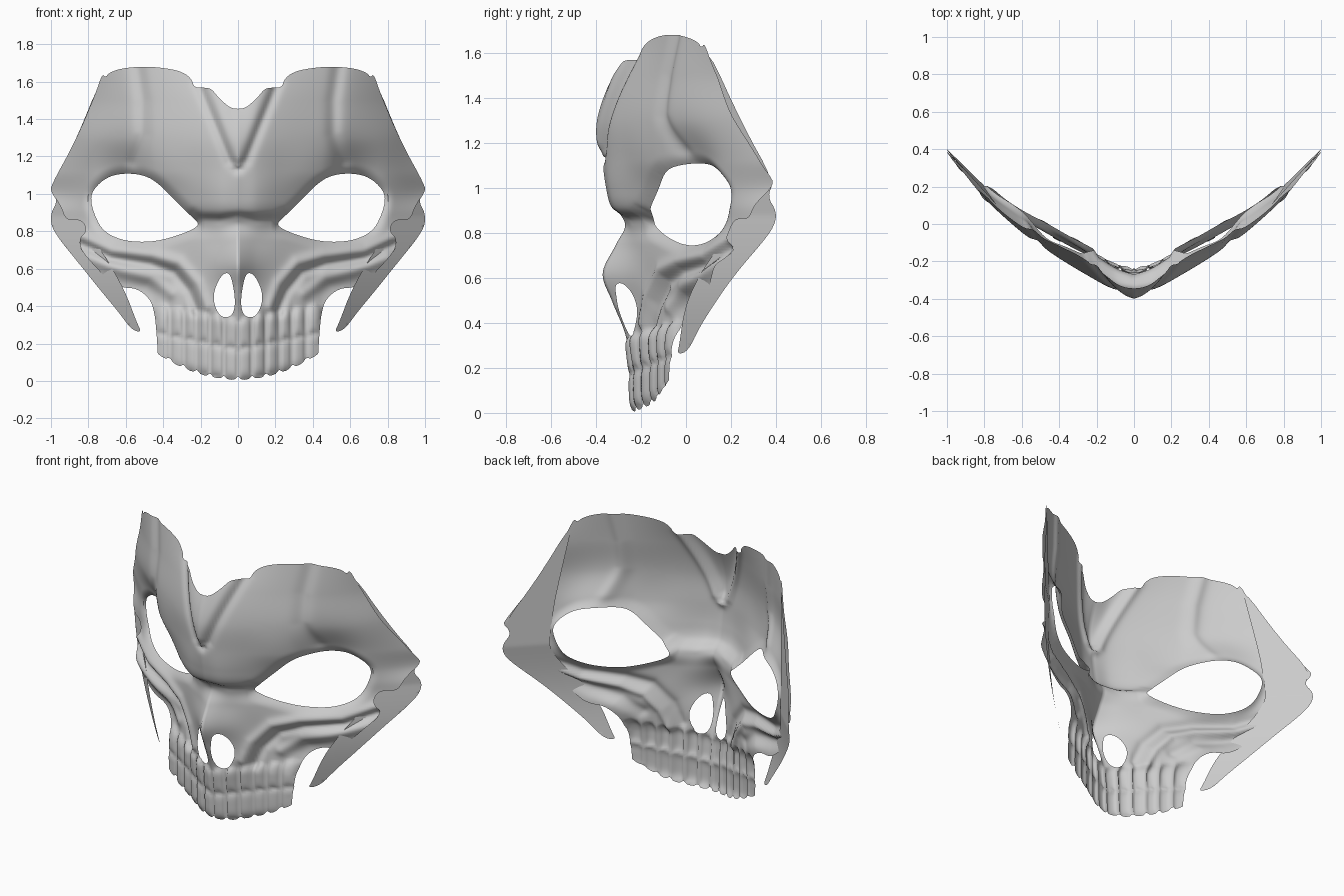
import bpy
import math
from mathutils import Vector, kdtree
from mathutils.geometry import delaunay_2d_cdt, intersect_point_line

if "Cube" in bpy.data.objects:
    bpy.data.objects.remove(bpy.data.objects["Cube"])

STEP = 0.0125

# Cross-sections of the face: depth y at the x stations, one row per height z
XS = [0, .1, .22, .45, .6, .8, 1.0]
ROWS = {
    0.00: [-.235, -.21, -.15, -.04, .04, .15, .26],
    0.20: [-.245, -.215, -.15, -.045, .03, .14, .28],
    0.35: [-.27, -.225, -.15, -.03, .04, .15, .28],
    0.50: [-.33, -.24, -.165, 0, .06, .15, .28],
    0.62: [-.37, -.26, -.17, -.04, .04, .15, .30],
    0.75: [-.31, -.24, -.17, -.03, .05, .17, .32],
    0.84: [-.27, -.24, -.16, -.02, .07, .19, .34],
    0.91: [-.33, -.31, -.23, -.04, .07, .19, .35],
    1.00: [-.355, -.335, -.26, -.08, .05, .19, .385],
    1.12: [-.37, -.345, -.28, -.13, .04, .17, .37],
    1.30: [-.375, -.35, -.29, -.15, -.04, .14, .39],
    1.50: [-.305, -.30, -.25, -.12, -.03, .16, .40],
    1.70: [-.20, -.20, -.18, -.09, -.01, .14, .30]}
ZS = list(ROWS)


def spline(ts, vs, t):
    """Smooth interpolation of values vs at stations ts."""
    t = min(max(t, ts[0]), ts[-1])
    i = max(k for k in range(len(ts) - 1) if ts[k] <= t)

    def slope(k):
        a, b = max(k - 1, 0), min(k + 1, len(ts) - 1)
        return (vs[b] - vs[a]) / (ts[b] - ts[a])
    h = ts[i + 1] - ts[i]
    s = (t - ts[i]) / h
    return (vs[i] * (1 + 2 * s) * (1 - s) ** 2 + slope(i) * h * s * (1 - s) ** 2
            + vs[i + 1] * s * s * (3 - 2 * s) + slope(i + 1) * h * s * s * (s - 1))


def chaikin(pts, closed, passes=2):
    """Round a polygon by cutting its corners."""
    pts = [Vector(p) for p in pts]
    for _ in range(passes):
        n = len(pts)
        new = [] if closed else [pts[0]]
        for i in range(n if closed else n - 1):
            a, b = pts[i], pts[(i + 1) % n]
            new += [a.lerp(b, .25), a.lerp(b, .75)]
        pts = new if closed else new + [pts[-1]]
    return pts


def resample(pts):
    out = []
    for a, b in zip(pts, pts[1:] + pts[:1]):
        n = max(1, round((b - a).length / STEP))
        out += [a.lerp(b, k / n) for k in range(n)]
    return out


def inside(p, poly):
    hit = False
    for a, b in zip(poly, poly[1:] + poly[:1]):
        if (a.y > p.y) != (b.y > p.y) and p.x < a.x + (p.y - a.y) * (b.x - a.x) / (b.y - a.y):
            hit = not hit
    return hit


def sheet(name, outer, holes, depth):
    """Fill an x-z outline with a fine mesh, push it to depth(x, z) and mirror it."""
    loops = [resample(l) for l in [outer] + holes]
    verts, edges = [], []
    for l in loops:
        s, n = len(verts), len(l)
        verts += l
        edges += [(s + i, s + (i + 1) % n) for i in range(n)]
    kd = kdtree.KDTree(len(verts))
    for i, v in enumerate(verts):
        kd.insert((v.x, v.y, 0), i)
    kd.balance()

    def solid(p):
        return inside(p, outer) and not any(inside(p, h) for h in holes)
    for i in range(1, int(1 / STEP) + 1):
        for j in range(int(1.7 / STEP) + 1):
            p = Vector((i * STEP, j * STEP))
            if kd.find((p.x, p.y, 0))[2] > STEP * .6 and solid(p):
                verts.append(p)
    vs, _, fs, *_ = delaunay_2d_cdt(verts, edges, [], 0, 1e-6)
    fs = [f for f in fs if solid((vs[f[0]] + vs[f[1]] + vs[f[2]]) / 3)]
    me = bpy.data.meshes.new(name)
    me.from_pydata([(v.x, depth(v.x, v.y), v.y) for v in vs], [], fs)
    ob = bpy.data.objects.new(name, me)
    bpy.context.collection.objects.link(ob)
    mod = ob.modifiers.new("mirror", 'MIRROR')
    mod.merge_threshold = .0005
    for p in me.polygons:
        p.use_smooth = True
    return ob


def dist(p, line):
    best = 9
    for a, b in zip(line, line[1:]):
        q, t = intersect_point_line(p, a, b)
        q = a.lerp(b, min(max(t, 0), 1))
        best = min(best, (p - q).length)
    return best


# Eye and nose openings
eye = chaikin([(.205, .84), (.25, .88), (.33, .96), (.44, 1.07), (.52, 1.105), (.62, 1.11),
               (.70, 1.09), (.77, 1.03), (.79, .97), (.765, .88), (.72, .80), (.63, .755),
               (.53, .742), (.43, .748), (.33, .775), (.24, .81)], True)
nose = chaikin([(.02, .37), (.05, .338), (.095, .345), (.125, .40), (.132, .46), (.11, .53),
                (.075, .577), (.045, .575), (.03, .53), (.015, .44)], True)

# Creases (positive depth) and ridges (negative): path, width, depth
CREASES = [([Vector(p) for p in path], w, d) for path, w, d in [
    ([(.0, 1.14), (.04, 1.18), (.10, 1.33), (.21, 1.60)], .028, .022),
    ([(.54, 1.70), (.51, 1.50), (.51, 1.32), (.56, 1.17)], .035, .018),
    ([(.83, .73), (.68, .655), (.47, .625), (.34, .58), (.26, .48), (.22, .38)], .025, .025),
    ([(.84, .77), (.68, .70), (.46, .675), (.32, .635), (.22, .52), (.17, .40)], .03, -.02),
    ([(.80, .66), (.62, .59), (.47, .55), (.36, .47)], .035, -.025),
    ([(.0, .885), (.10, .865), (.19, .87), (.24, .90)], .02, .012)]]
GAPS = [0, .075, .15, .22, .29, .365, .45]


def teeth(x, z):
    k = max(i for i in range(6) if GAPS[i] <= x) if x < .45 else 5
    u = min(1, abs((2 * x - GAPS[k] - GAPS[k + 1]) / (GAPS[k + 1] - GAPS[k])))
    seam = .17 + .2 * x
    up = abs((z - seam - .08 + .03 * u * u) / .085)
    low = abs((z - seam + .08) / .09)
    bump = max(0, 1 - min(up, low) ** 4) * (1 - u ** 4) * .022
    root = .012 * (1 - u * u) * max(0, 1 - abs(z - .33) / .14) if x > .1 else 0
    return bump + root


def face_depth(x, z):
    y = spline(ZS, [spline(XS, ROWS[k], x) for k in ZS], z)
    p = Vector((x, z))
    for line, w, d in CREASES:
        r = dist(p, line) / w
        if r < 3:
            y += d * math.exp(-r * r)
    if .2 < x < .83 and .7 < z < 1.17:
        y += .025 * max(0, 1 - dist(p, eye + eye[:1]) / .05) ** 2
    # raised wedge in the middle of the forehead
    if z > 1.14:
        y -= .02 / (1 + math.exp((x - .02 - (z - 1.14) * .4) / .008))
    if z < .5:
        y -= teeth(x, z)
    return y


# Face outline: brow crown, temple, cheek, then the scalloped tooth edge
rim = chaikin([(0, 1.455), (.04, 1.458), (.10, 1.51), (.14, 1.56), (.17, 1.568), (.235, 1.568),
               (.245, 1.61), (.29, 1.65), (.38, 1.672), (.5, 1.682), (.62, 1.672), (.69, 1.648),
               (.71, 1.62), (.725, 1.645), (.76, 1.54), (.87, 1.28), (1.0, 1.045), (1.0, 1.01),
               (.95, .94), (.92, .86), (.87, .865), (.825, .85), (.81, .80), (.85, .76),
               (.84, .70), (.79, .64), (.70, .545), (.63, .50), (.54, .495), (.47, .44),
               (.445, .36), (.435, .25), (.43, .17)], False)
for k in range(5, -1, -1):
    for s in (.95, .75, .5, .25, .05):
        x = min(GAPS[k] + (GAPS[k + 1] - GAPS[k]) * s, .43)
        rim.append(Vector((x, .005 + .75 * x * x + .022 * abs(2 * s - 1) ** 3)))
rim.append(Vector((0, .025)))
sheet("skull_face", rim, [eye, nose], face_depth)

# Side flaps: temple backing that tapers to a hooked spike
flap = chaikin([(.725, 1.635), (.87, 1.28), (.998, 1.03), (.965, .96), (1.0, .90), (1.0, .83),
                (.95, .75), (.86, .64), (.74, .49), (.64, .37), (.57, .275), (.515, .258),
                (.54, .31), (.60, .47), (.67, .60), (.76, .74), (.81, .86), (.80, 1.0),
                (.79, 1.15), (.75, 1.45)], True)


def flap_depth(x, z):
    bow = math.sin(math.pi * min(max((z - .26) / .62, 0), 1))
    return .98 * x - .056 * z - .53 - .04 * bow


sheet("side_flap", flap, [], flap_depth)
